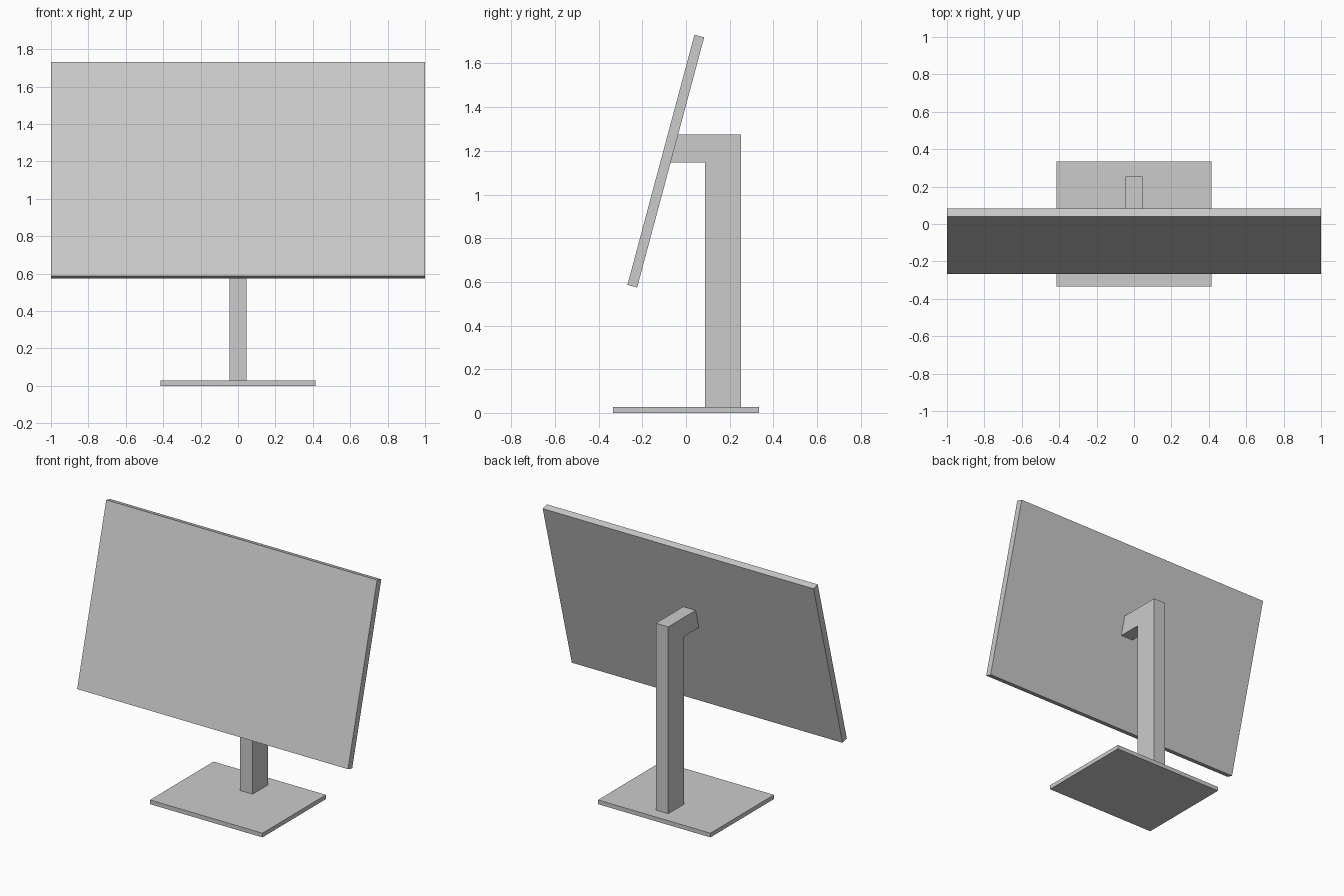
import bpy, bmesh, math
from mathutils import Matrix, Vector

cube = bpy.data.objects.get("Cube")
if cube:
    bpy.data.objects.remove(cube, do_unlink=True)

# Single plain grey
grey = bpy.data.materials.new("light_grey")
grey.use_nodes = True
colour = (0.6, 0.6, 0.6, 1)
grey.diffuse_color = colour
grey.node_tree.nodes["Principled BSDF"].inputs["Base Color"].default_value = colour


def finish(name, bm):
    bmesh.ops.recalc_face_normals(bm, faces=bm.faces)
    mesh = bpy.data.meshes.new(name)
    bm.to_mesh(mesh)
    bm.free()
    mesh.materials.append(grey)
    obj = bpy.data.objects.new(name, mesh)
    bpy.context.collection.objects.link(obj)
    return obj


def box(name, size, centre, tilt=0):
    bm = bmesh.new()
    bmesh.ops.create_cube(bm, size=1, matrix=Matrix.Diagonal((*size, 1)))
    obj = finish(name, bm)
    obj.location = centre
    obj.rotation_euler.x = tilt
    return obj


def side_profile(name, points, width):
    """Extrude a (y, z) outline symmetrically across x."""
    bm = bmesh.new()
    face = bm.faces.new([bm.verts.new((-width / 2, y, z)) for y, z in points])
    moved = bmesh.ops.extrude_face_region(bm, geom=[face])["geom"]
    bmesh.ops.translate(bm, vec=Vector((width, 0, 0)),
                        verts=[g for g in moved if isinstance(g, bmesh.types.BMVert)])
    return finish(name, bm)


# Flat foot plate
base_top = 0.028
box("base_plate", (0.83, 0.67, base_top), (0, 0, base_top / 2))

# Screen panel leaning back
tilt = math.radians(15)
thickness = 0.046
centre = Vector((0, -0.0925, 1.153))
box("screen_panel", (2, thickness, 1.186), centre, -tilt)


# Post with a forward arm cut flush to the panel's back
def panel_back(z):
    return centre.y + (z - centre.z) * math.tan(tilt) + thickness / 2 / math.cos(tilt)


front, back, arm_low, arm_top = 0.088, 0.253, 1.147, 1.275
side_profile("stand_arm", [
    (front, base_top), (back, base_top), (back, arm_top),
    (panel_back(arm_top), arm_top), (panel_back(arm_low), arm_low),
    (front, arm_low)], 0.092)
